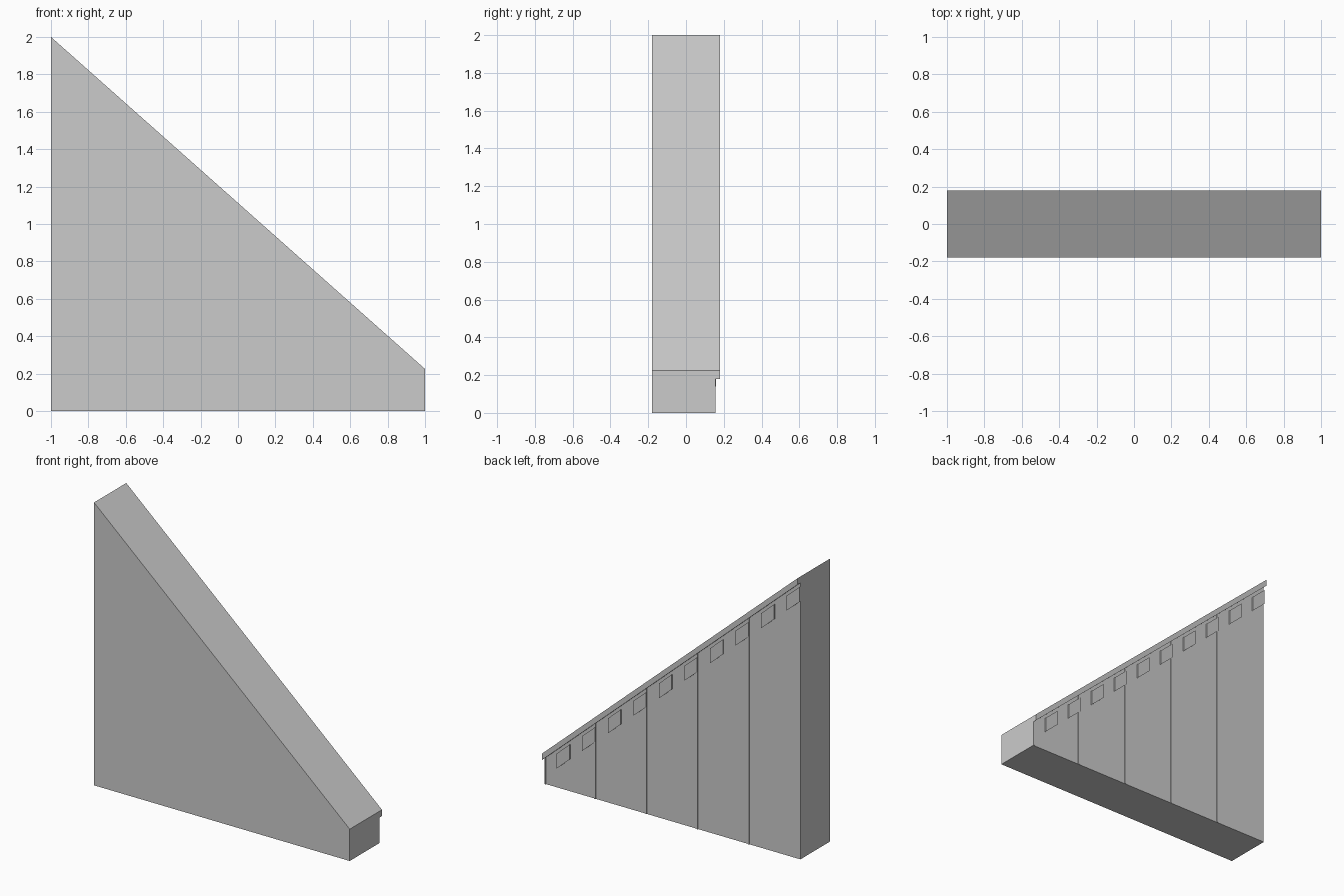
import bpy, bmesh

if "Cube" in bpy.data.objects:
    bpy.data.objects.remove(bpy.data.objects["Cube"])

SLOPE = 0.8875          # fall of the top edge per unit of x


def top(x):
    return 1.1125 - SLOPE * x


stone = bpy.data.materials.new("grey stone")
stone.diffuse_color = (0.6, 0.6, 0.6, 1)
stone.use_nodes = True
stone.node_tree.nodes["Principled BSDF"].inputs["Base Color"].default_value = stone.diffuse_color


def prism(name, profile, y0, y1):
    """Extrude an (x, z) outline from y0 to y1."""
    bm = bmesh.new()
    face = bm.faces.new([bm.verts.new((x, y0, z)) for x, z in profile])
    ext = bmesh.ops.extrude_face_region(bm, geom=[face])
    moved = [v for v in ext["geom"] if isinstance(v, bmesh.types.BMVert)]
    bmesh.ops.translate(bm, verts=moved, vec=(0, y1 - y0, 0))
    bmesh.ops.recalc_face_normals(bm, faces=bm.faces)
    mesh = bpy.data.meshes.new(name)
    bm.to_mesh(mesh)
    bm.free()
    mesh.materials.append(stone)
    obj = bpy.data.objects.new(name, mesh)
    bpy.context.collection.objects.link(obj)
    return obj


def sloped(x0, x1, upper, lower):
    """Parallelogram whose top and bottom lie below the slope."""
    return [(x0, top(x0) - lower), (x1, top(x1) - lower),
            (x1, top(x1) - upper), (x0, top(x0) - upper)]


# Solid sloping wall
prism("wall", [(-1, 0), (1, 0), (1, top(1)), (-1, top(-1))], -0.18, 0.15)

# Overhanging lip along the slope
prism("coping_lip", sloped(-1, 1, 0, 0.045), 0.15, 0.18)

# Small blocks under the lip
for i in range(10):
    x = -1 + 0.2 * i
    prism(f"corbel_{i + 1}", sloped(x, x + 0.1, 0.07, 0.175), 0.15, 0.16)

# Thin upright ribs dividing the back into panels
for i in range(5):
    x = -0.6 + 0.4 * i
    x0, x1 = (x, x + 0.01) if i < 4 else (0.99, 1.0)
    prism(f"panel_rib_{i + 1}",
          [(x0, 0), (x1, 0), (x1, top(x1) - 0.045), (x0, top(x0) - 0.045)],
          0.15, 0.155)
